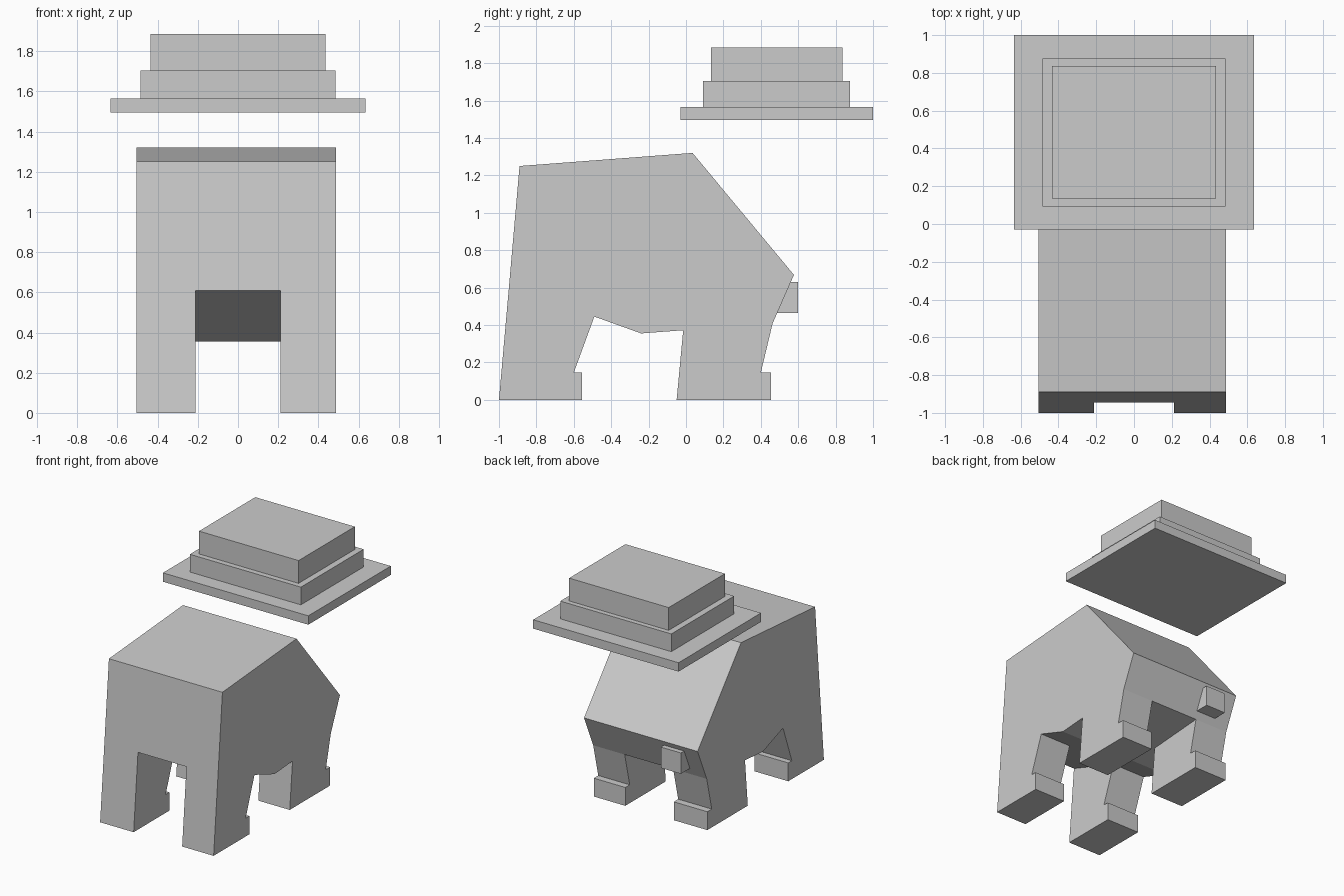
import bpy
import bmesh

if "Cube" in bpy.data.objects:
    bpy.data.objects.remove(bpy.data.objects["Cube"])


def finish(bm, name):
    bmesh.ops.remove_doubles(bm, verts=bm.verts, dist=0.0005)
    bmesh.ops.recalc_face_normals(bm, faces=bm.faces)
    mesh = bpy.data.meshes.new(name)
    bm.to_mesh(mesh)
    bm.free()
    obj = bpy.data.objects.new(name, mesh)
    bpy.context.collection.objects.link(obj)
    return obj


def box(name, lo, hi):
    bm = bmesh.new()
    bmesh.ops.create_cube(bm, size=1)
    for v in bm.verts:
        v.co = [(a + b) / 2 + c * (b - a) for a, b, c in zip(lo, hi, v.co)]
    return finish(bm, name)


def cap(bm, profile, x):
    bm.faces.new([bm.verts.new((x, y, z)) for y, z in profile])


def strip(bm, profile, x0, x1):
    # Side walls of a (y, z) profile swept from x0 to x1
    for (ya, za), (yb, zb) in zip(profile, profile[1:] + profile[:1]):
        bm.faces.new([bm.verts.new(p) for p in
                      ((x0, ya, za), (x0, yb, zb), (x1, yb, zb), (x1, ya, za))])


# Side profiles (y, z); each leg starts and ends where it meets the belly
front_leg = [(-0.946, 0.61), (-1.0, 0), (-0.555, 0), (-0.555, 0.145),
             (-0.6, 0.145), (-0.49, 0.445)]
rear_leg = [(-0.015, 0.372), (-0.05, 0), (0.455, 0), (0.455, 0.145),
            (0.4, 0.145), (0.463, 0.408)]
belly = [(-0.24, 0.355)]
back = [(0.577, 0.668), (0.035, 1.32), (-0.89, 1.25)]
outline = front_leg + belly + rear_leg + back
torso = [front_leg[0], front_leg[-1]] + belly + [rear_leg[0], rear_leg[-1]] + back

# Body: legged outer slabs joined by a torso-only middle slab
LEFT, RIGHT, GAP = -0.505, 0.487, 0.212
bm = bmesh.new()
strip(bm, torso, -GAP, GAP)
for outer, inner in ((LEFT, -GAP), (RIGHT, GAP)):
    strip(bm, outline, outer, inner)
    cap(bm, outline, outer)
    cap(bm, front_leg, inner)
    cap(bm, rear_leg, inner)
finish(bm, "body_with_legs")

# Small block on the rear, off centre
box("tail", (-0.375, 0.43, 0.465), (-0.2, 0.6, 0.63))

# Stepped slab floating above
box("lid_brim", (-0.635, -0.03, 1.495), (0.635, 1.0, 1.565))
box("lid_middle", (-0.485, 0.092, 1.565), (0.485, 0.876, 1.705))
box("lid_top", (-0.435, 0.135, 1.705), (0.435, 0.837, 1.885))
